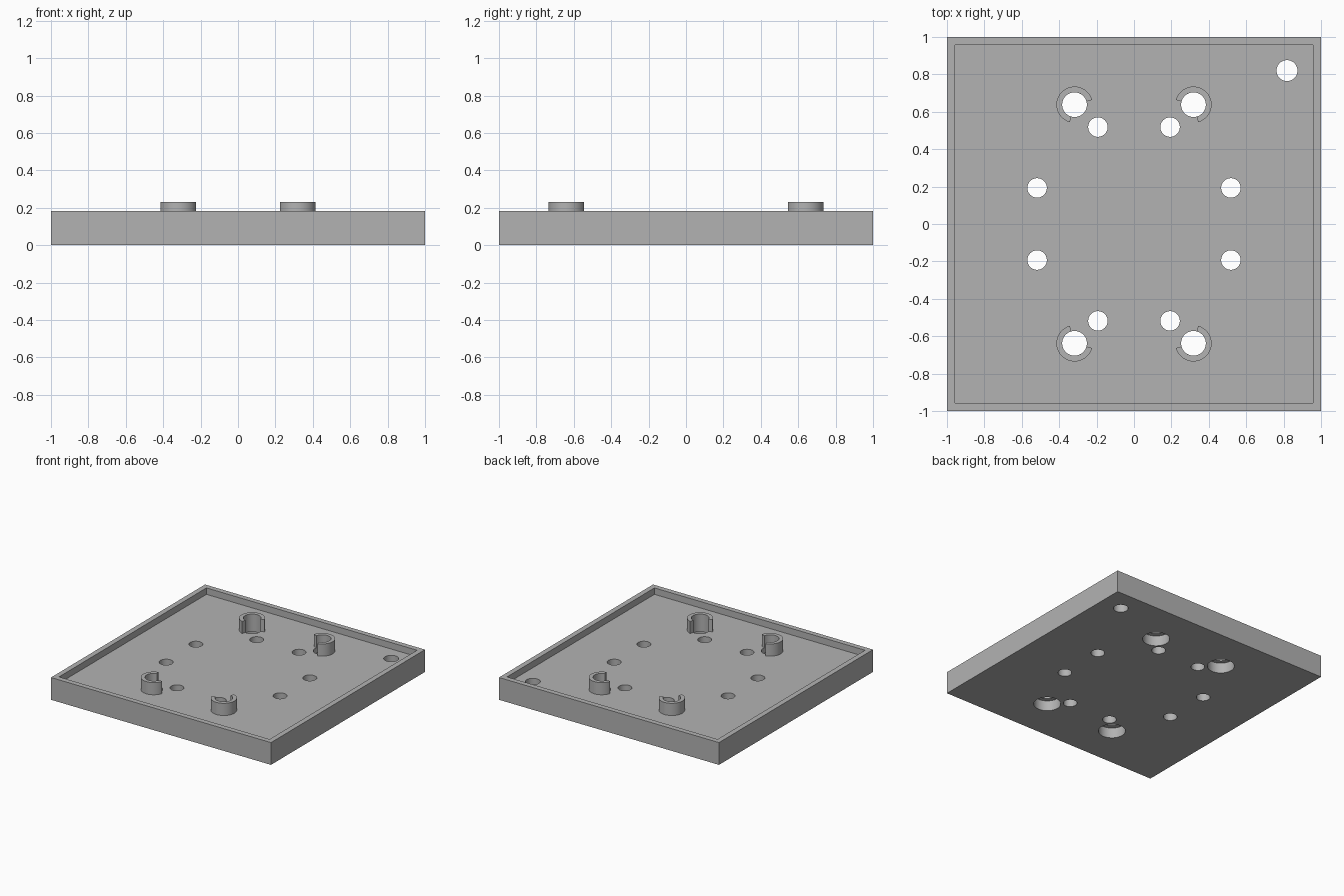
import bpy, bmesh, math
from mathutils import Matrix

if "Cube" in bpy.data.objects:
    bpy.data.objects.remove(bpy.data.objects["Cube"])

TOP, FLOOR, POST_TOP = 0.183, 0.13, 0.23
BORE_DEPTH = 0.085

grey = bpy.data.materials.new("plain grey")
grey.diffuse_color = (0.45, 0.45, 0.45, 1)
grey.use_nodes = True
grey.node_tree.nodes["Principled BSDF"].inputs["Base Color"].default_value = grey.diffuse_color


def make_object(name, bm):
    mesh = bpy.data.meshes.new(name)
    bmesh.ops.recalc_face_normals(bm, faces=bm.faces)
    bm.to_mesh(mesh)
    bm.free()
    mesh.materials.append(grey)
    obj = bpy.data.objects.new(name, mesh)
    bpy.context.collection.objects.link(obj)
    return obj


def box(name, half, z0, z1):
    bm = bmesh.new()
    m = Matrix.Translation((0, 0, (z0 + z1) / 2)) @ Matrix.Diagonal((2 * half, 2 * half, z1 - z0, 1))
    bmesh.ops.create_cube(bm, size=1, matrix=m)
    return make_object(name, bm)


def cylinders(name, items, z0, z1):
    bm = bmesh.new()
    for x, y, r in items:
        bmesh.ops.create_cone(bm, cap_ends=True, segments=48, radius1=r, radius2=r, depth=z1 - z0,
                              matrix=Matrix.Translation((x, y, (z0 + z1) / 2)))
    return make_object(name, bm)


def smooth(obj):
    bpy.ops.object.select_all(action='DESELECT')
    obj.select_set(True)
    bpy.context.view_layer.objects.active = obj
    bpy.ops.object.shade_smooth_by_angle(angle=math.radians(30))


signs = [(sx, sy) for sx in (-1, 1) for sy in (-1, 1)]
posts = [(0.318 * sx, 0.638 * sy) for sx, sy in signs]

# Through holes: small ring of eight, corner hole, and the four post holes
holes = [(0.193 * sx, 0.518 * sy, 0.052) for sx, sy in signs]
holes += [(0.518 * sx, 0.193 * sy, 0.052) for sx, sy in signs]
holes += [(0.818, 0.82, 0.056)]
holes += [(x, y, 0.066) for x, y in posts]

# Square tray with raised rim, holes and wide bores from below
tray = box("tray", 1.0, 0, TOP)
cutters = [box("recess_cutter", 0.957, FLOOR, TOP + 0.2),
           cylinders("hole_cutter", holes, -0.1, 0.4),
           cylinders("bore_cutter", [(x, y, 0.102) for x, y in posts], -0.1, BORE_DEPTH)]
for c in cutters:
    c.hide_render = True
    mod = tray.modifiers.new(c.name, 'BOOLEAN')
    mod.operation, mod.solver, mod.object = 'DIFFERENCE', 'EXACT', c
bpy.context.view_layer.update()
cut_mesh = bpy.data.meshes.new_from_object(tray.evaluated_get(bpy.context.evaluated_depsgraph_get()))
tray.modifiers.clear()
tray.data = cut_mesh
for c in cutters:
    bpy.data.objects.remove(c)
smooth(tray)

# Open collars around the post holes, each gap facing the middle
N, GAP = 36, math.radians(120)
for i, (x, y) in enumerate(posts):
    facing = math.atan2(-math.copysign(1, y), -math.copysign(1, x))
    bm = bmesh.new()
    sections = []
    for k in range(N + 1):
        a = facing + GAP / 2 + (2 * math.pi - GAP) * k / N
        sections.append([bm.verts.new((x + r * math.cos(a), y + r * math.sin(a), z))
                         for r, z in ((0.066, FLOOR), (0.097, FLOOR), (0.097, POST_TOP), (0.066, POST_TOP))])
    for s, t in zip(sections, sections[1:]):
        for j in range(4):
            bm.faces.new((s[j], s[(j + 1) % 4], t[(j + 1) % 4], t[j]))
    bm.faces.new(sections[0])
    bm.faces.new(sections[-1])
    smooth(make_object(f"collar_{i + 1}", bm))
